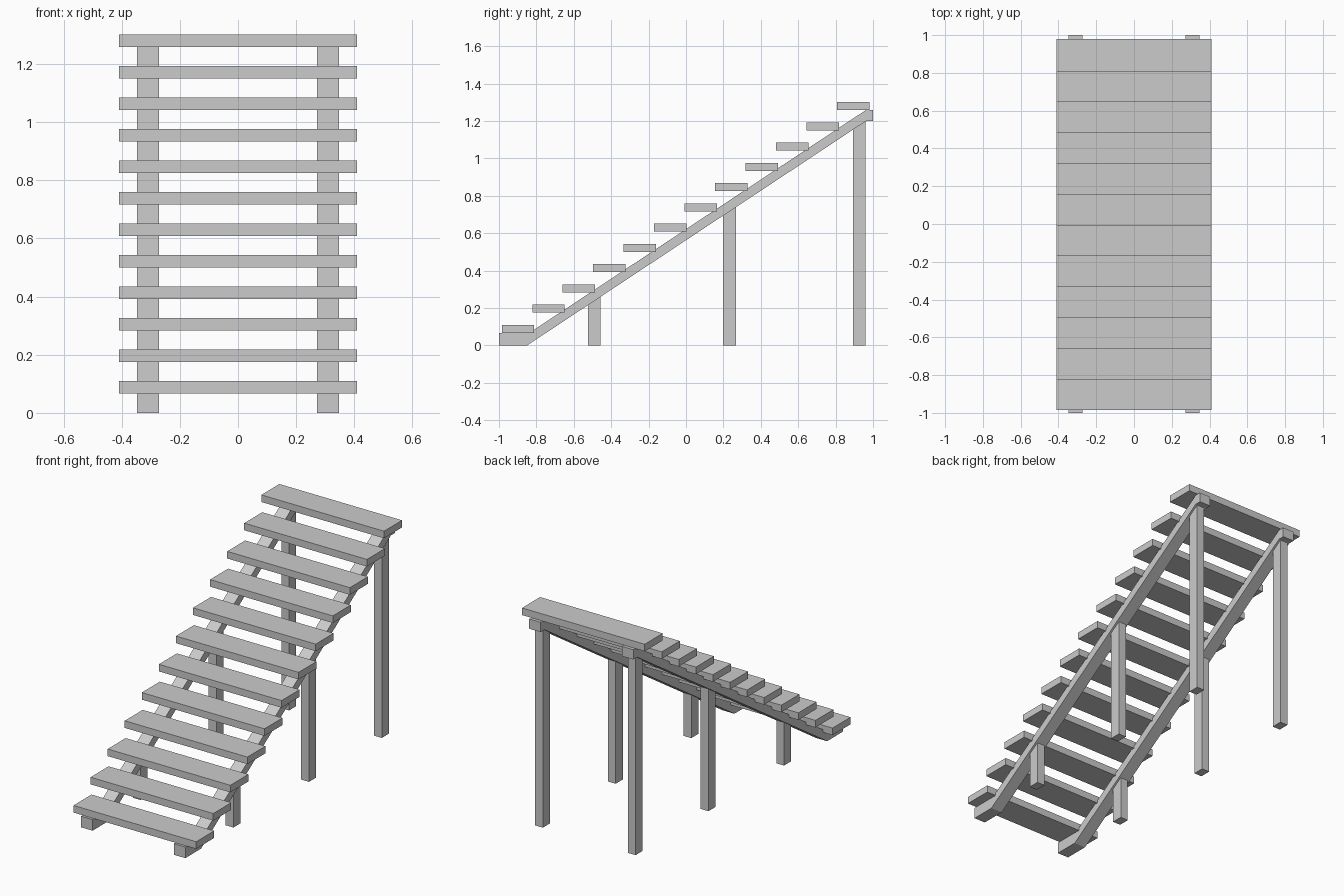
import bpy, bmesh

if "Cube" in bpy.data.objects:
    bpy.data.objects.remove(bpy.data.objects["Cube"])


def prism(name, profile, x0, x1):
    """Extrude a (y, z) profile from x0 to x1."""
    bm = bmesh.new()
    face = bm.faces.new([bm.verts.new((x0, y, z)) for y, z in profile])
    out = bmesh.ops.extrude_face_region(bm, geom=[face])
    verts = [v for v in out["geom"] if isinstance(v, bmesh.types.BMVert)]
    bmesh.ops.translate(bm, verts=verts, vec=(x1 - x0, 0, 0))
    bmesh.ops.recalc_face_normals(bm, faces=bm.faces)
    mesh = bpy.data.meshes.new(name)
    bm.to_mesh(mesh)
    bm.free()
    ob = bpy.data.objects.new(name, mesh)
    bpy.context.collection.objects.link(ob)
    return ob


def mirror_x(ob):
    mod = ob.modifiers.new("mirror", 'MIRROR')
    mod.use_axis = (True, False, False)


SLOPE = 1.2 / 1.813


def underside(y):
    return (y + 0.85) * SLOPE


# Treads
for i in range(12):
    y, z = -0.985 + i * 0.1630, 0.067 + i * 0.1083
    prism(f"tread_{i + 1}", [(y, z), (y + 0.172, z), (y + 0.172, z + 0.043), (y, z + 0.043)],
          -0.41, 0.41)

# Sloping stringers with level ends
stringer = prism("stringers", [(-1, 0), (-0.85, 0), (0.963, 1.2), (1, 1.2), (1, 1.259),
                               (0.962, 1.259), (-0.838, 0.067), (-1, 0.067)], 0.272, 0.348)
mirror_x(stringer)

# Support posts, cut to the slope inside the stringers
for name, y0 in (("front_posts", -0.524), ("middle_posts", 0.198), ("back_posts", 0.893)):
    y1 = y0 + 0.068
    post = prism(name, [(y0, 0), (y1, 0), (y1, underside(y1) + 0.02), (y0, underside(y0) + 0.02)],
                 0.284, 0.336)
    mirror_x(post)
